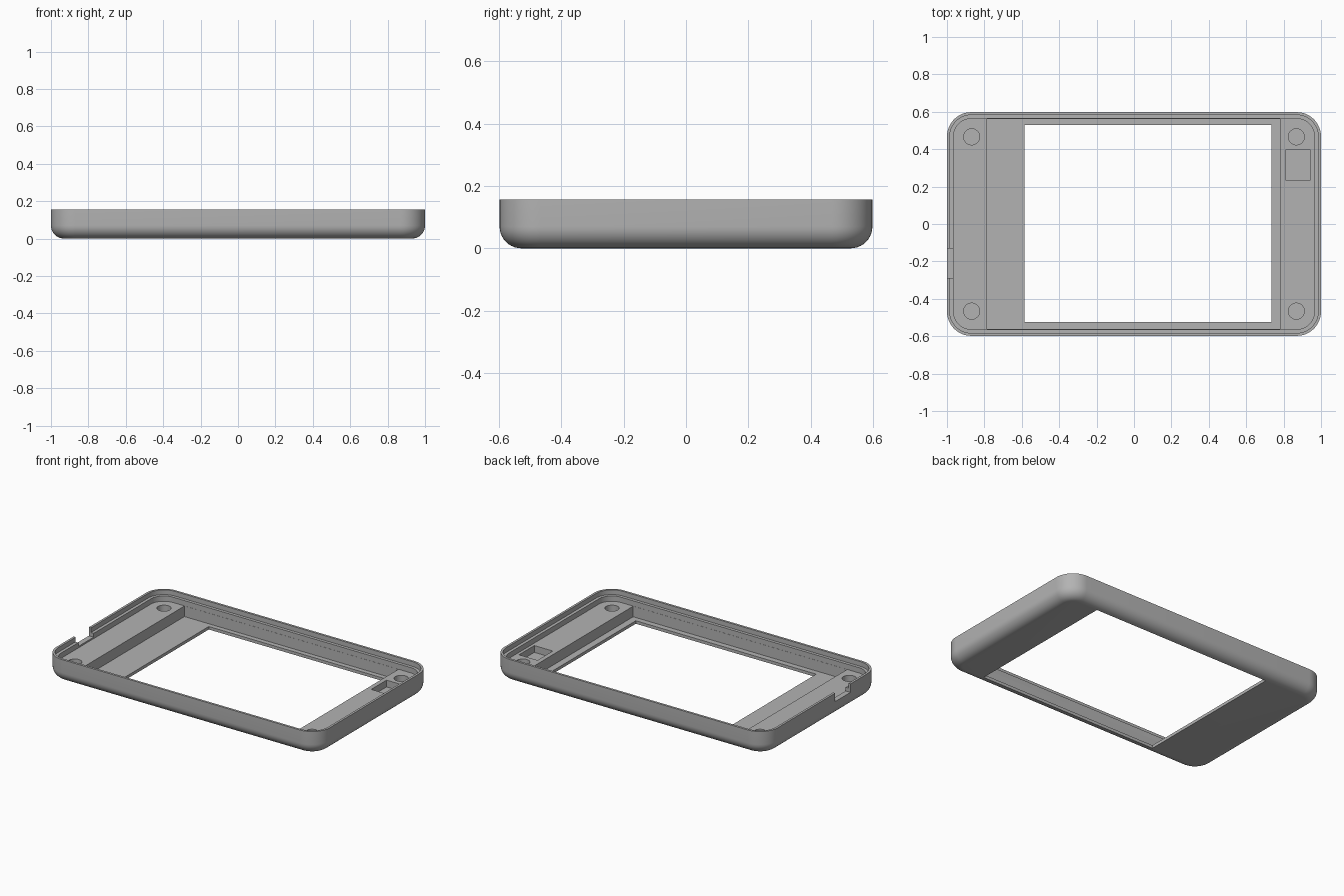
import bpy, bmesh, math

cube = bpy.data.objects.get("Cube")
if cube:
    bpy.data.objects.remove(cube, do_unlink=True)

HX, HY, TOP = 1.0, 0.598, 0.156      # half length, half width, height
CORNER, FILLET = 0.13, 0.07
FLOOR, SHELF, LEDGE = 0.02, 0.09, 0.125

grey = bpy.data.materials.new("plain_grey")
grey.use_nodes = True
grey.diffuse_color = (0.45, 0.45, 0.45, 1)
grey.node_tree.nodes["Principled BSDF"].inputs["Base Color"].default_value = grey.diffuse_color


def add_object(name, bm):
    bmesh.ops.recalc_face_normals(bm, faces=bm.faces[:])
    mesh = bpy.data.meshes.new(name)
    bm.to_mesh(mesh)
    bm.free()
    mesh.materials.append(grey)
    obj = bpy.data.objects.new(name, mesh)
    bpy.context.collection.objects.link(obj)
    return obj


def rounded_ring(bm, inset, z, steps=12):
    """Rounded rectangle of vertices, moved inwards from the outer outline."""
    r = CORNER - inset
    ring = []
    for k, (sx, sy) in enumerate([(1, 1), (-1, 1), (-1, -1), (1, -1)]):
        for i in range(steps + 1):
            a = math.pi / 2 * (k + i / steps)
            ring.append(bm.verts.new((sx * (HX - CORNER) + r * math.cos(a),
                                      sy * (HY - CORNER) + r * math.sin(a), z)))
    return ring


def box(name, x0, x1, y0, y1, z0, z1):
    bm = bmesh.new()
    bmesh.ops.create_cube(bm, size=1)
    for v in bm.verts:
        v.co = (x1 if v.co.x > 0 else x0, y1 if v.co.y > 0 else y0,
                z1 if v.co.z > 0 else z0)
    return add_object(name, bm)


def cylinder(name, x, y, radius, z0, z1):
    bm = bmesh.new()
    bmesh.ops.create_cone(bm, cap_ends=True, segments=40, radius1=radius,
                          radius2=radius, depth=z1 - z0)
    bmesh.ops.translate(bm, verts=bm.verts, vec=(x, y, (z0 + z1) / 2))
    return add_object(name, bm)


# Tray body: filleted underside, upright wall, stepped lip and inner shelf
profile = []
for i in range(11):
    a = math.pi / 2 * i / 10
    profile.append((FILLET * (1 - math.sin(a)), FILLET * (1 - math.cos(a))))
profile += [(0, TOP), (0.015, TOP), (0.015, LEDGE), (0.035, LEDGE), (0.035, SHELF)]

bm = bmesh.new()
rings = [rounded_ring(bm, inset, z) for inset, z in profile]
for low, high in zip(rings, rings[1:]):
    n = len(low)
    for i in range(n):
        j = (i + 1) % n
        bm.faces.new((low[i], low[j], high[j], high[i]))
bm.faces.new(rings[0])
bm.faces.new(rings[-1])
case = add_object("screen_frame", bm)

# Cutters: screen recess, window, small pocket, port notch and screw holes
cutters = [
    box("screen_recess", -0.785, 0.78, -0.562, 0.562, FLOOR, 0.3),
    box("screen_window", -0.585, 0.735, -0.525, 0.53, -0.1, 0.3),
    box("small_pocket", 0.81, 0.945, 0.235, 0.395, 0.045, 0.3),
    box("port_notch", -1.1, -0.95, -0.29, -0.13, 0.1, 0.3),
]
for sx in (-1, 1):
    for sy in (-1, 1):
        cutters.append(cylinder("screw_hole", sx * 0.868, sy * 0.466, 0.043, 0.035, 0.11))

bpy.context.view_layer.objects.active = case
for cutter in cutters:
    cutter.hide_render = True
    mod = case.modifiers.new(cutter.name, "BOOLEAN")
    mod.operation = "DIFFERENCE"
    mod.solver = "EXACT"
    mod.object = cutter
    bpy.ops.object.modifier_apply(modifier=mod.name)
    bpy.data.objects.remove(cutter, do_unlink=True)

# Smooth the fillet and corners, keep the edges sharp
bpy.ops.object.select_all(action="DESELECT")
case.select_set(True)
bpy.ops.object.shade_smooth_by_angle(angle=math.radians(30))
